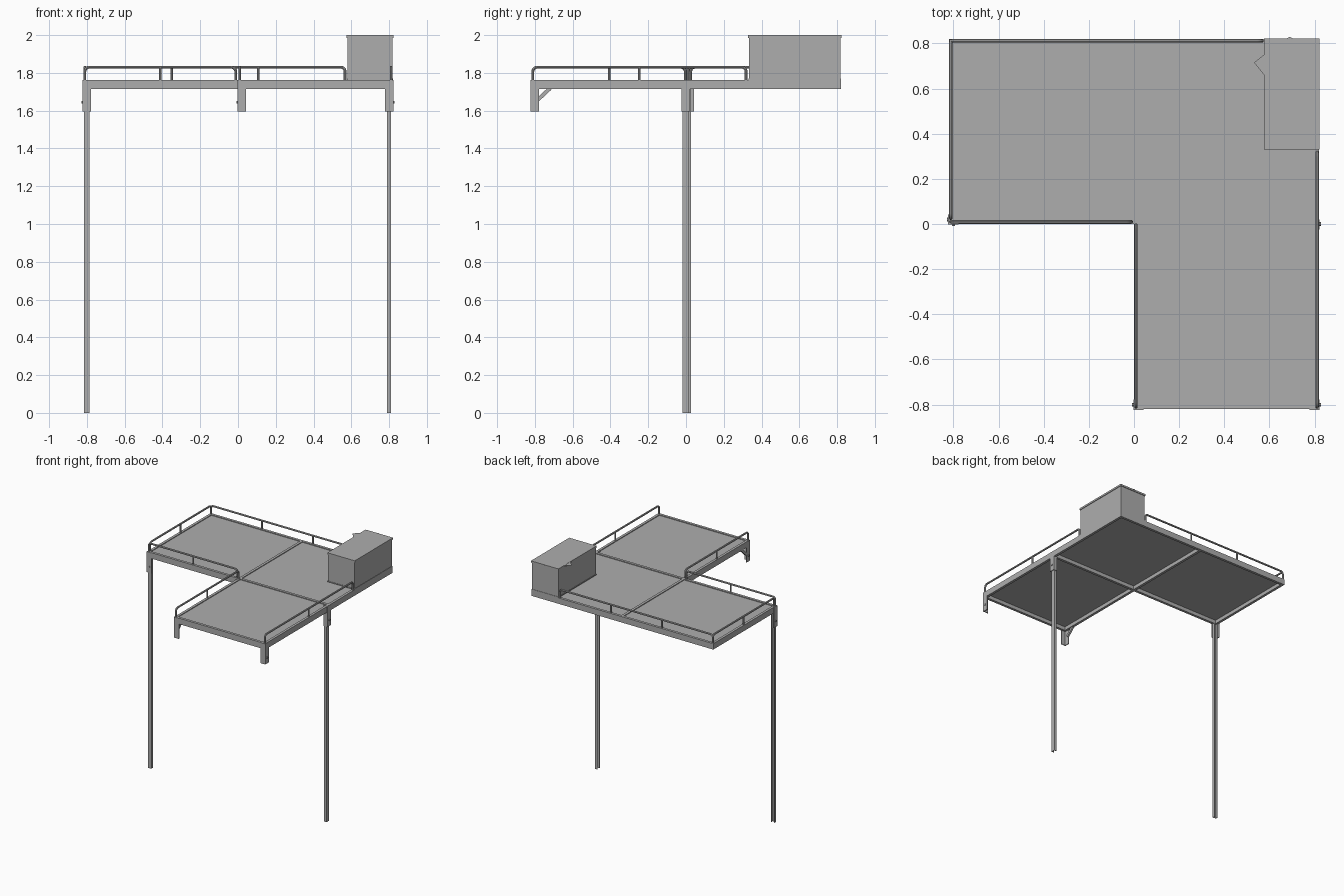
import bpy, math
from mathutils import Vector

if "Cube" in bpy.data.objects:
    bpy.data.objects.remove(bpy.data.objects["Cube"])

steel = bpy.data.materials.new("grey_steel")
steel.diffuse_color = (0.42, 0.42, 0.42, 1)
steel.use_nodes = True
steel.node_tree.nodes["Principled BSDF"].inputs["Base Color"].default_value = steel.diffuse_color

BOTTOM, TOP = 1.715, 1.763      # frame beam heights
E = 0.82                        # half width of the platform
W = 0.021                       # beam width


def prism(name, outline, z0, z1):
    """Extrude an xy outline from z0 to z1."""
    n = len(outline)
    verts = [(x, y, z) for z in (z0, z1) for x, y in outline]
    faces = [list(range(n))[::-1], list(range(n, 2 * n))]
    faces += [[i, (i + 1) % n, (i + 1) % n + n, i + n] for i in range(n)]
    area = sum(outline[i][0] * outline[(i + 1) % n][1]
               - outline[(i + 1) % n][0] * outline[i][1] for i in range(n))
    if area < 0:
        faces = [f[::-1] for f in faces]
    mesh = bpy.data.meshes.new(name)
    mesh.from_pydata(verts, [], faces)
    mesh.materials.append(steel)
    ob = bpy.data.objects.new(name, mesh)
    bpy.context.collection.objects.link(ob)
    return ob


def box(name, x0, x1, y0, y1, z0, z1):
    return prism(name, [(x0, y0), (x1, y0), (x1, y1), (x0, y1)], z0, z1)


def angle(name, x, y, sx, sy, size, t, z0, z1):
    """L section with its outer corner at x, y; legs run along sx and sy."""
    pts = [(0, 0), (size, 0), (size, t), (t, t), (t, size), (0, size)]
    return prism(name, [(x + sx * a, y + sy * b) for a, b in pts], z0, z1)


def channel(name, origin, along, inward, width, depth, t, z0, z1):
    """C section: web along one direction, flanges pointing inward."""
    pts = [(0, 0), (width, 0), (width, depth), (width - t, depth),
           (width - t, t), (t, t), (t, depth), (0, depth)]
    o, u, v = Vector(origin), Vector(along), Vector(inward)
    return prism(name, [tuple(o + u * a + v * b) for a, b in pts], z0, z1)


def bolt(name, x, y, z, axis):
    rot = (0, math.pi / 2, 0) if axis == "x" else (math.pi / 2, 0, 0)
    bpy.ops.mesh.primitive_cylinder_add(vertices=6, radius=0.008, depth=0.012,
                                        location=(x, y, z), rotation=rot)
    bpy.context.object.name = name
    bpy.context.object.data.materials.append(steel)


def tube(name, pts, r=0.0075):
    curve = bpy.data.curves.new(name, "CURVE")
    curve.dimensions = "3D"
    curve.bevel_depth, curve.bevel_resolution = r, 2
    curve.use_fill_caps = True
    spline = curve.splines.new("POLY")
    spline.points.add(len(pts) - 1)
    for p, co in zip(spline.points, pts):
        p.co = (*co, 1)
    curve.materials.append(steel)
    ob = bpy.data.objects.new(name, curve)
    bpy.context.collection.objects.link(ob)
    bpy.ops.object.select_all(action="DESELECT")
    ob.select_set(True)
    bpy.context.view_layer.objects.active = ob
    bpy.ops.object.convert(target="MESH")
    bpy.ops.object.shade_smooth_by_angle()


def railing(name, a, b, middles):
    """Handrail with rounded ends from a to b and upright stanchions between."""
    a, b, r, h = Vector((*a, TOP)), Vector((*b, TOP)), 0.022, 0.067
    d, up = (b - a).normalized(), Vector((0, 0, 1))
    arc = [(r * (1 - math.cos(k * math.pi / 8)), h - r + r * math.sin(k * math.pi / 8))
           for k in range(5)]
    pts = [a] + [a + d * s + up * z for s, z in arc]
    pts += [b - d * s + up * z for s, z in reversed(arc)] + [b]
    tube(name, pts)
    for f in middles:
        p = a.lerp(b, f)
        tube(name + "_stanchion", [p, p + up * h], 0.0065)


# Perimeter and inner beams of the L-shaped frame
box("back_beam", -E, E, E - W, E, BOTTOM, TOP)
box("cross_beam", -E, E, 0, W, BOTTOM, TOP)
box("left_beam", -E, -E + W, W, E - W, BOTTOM, TOP)
box("front_beam", 0, E, -E, -E + W, BOTTOM, TOP)
for name, x in (("middle_beam", 0), ("right_beam", E - W)):
    box(name, x, x + W, -E + W, 0, BOTTOM, TOP)
    box(name, x, x + W, W, E - W, BOTTOM, TOP)

# Deck panels set between the beams
for name, x0, x1, y0, y1 in (("left_deck", -E, 0, 0, E),
                             ("back_deck", 0, E - W, 0, E),
                             ("front_deck", 0, E - W, -E, 0)):
    box(name, x0 + W, x1, y0 + W, y1 - (W if y1 > 0 else 0), TOP - 0.018, TOP - 0.006)

# Short corner brackets hanging below the frame
LOW = 1.595
angle("left_bracket", -E - 0.003, -0.002, 1, 1, 0.045, 0.007, LOW, TOP - 0.001)
angle("middle_bracket", -0.002, -E - 0.003, 1, 1, 0.045, 0.007, LOW, TOP - 0.001)
angle("right_bracket", E + 0.002, -E - 0.003, -1, 1, 0.045, 0.007, LOW, TOP - 0.001)
channel("post_bracket", (E + 0.002, -0.025), (0, 1), (-1, 0), 0.046, 0.034, 0.007,
        LOW, TOP - 0.001)

# Bracket bolts
for x, y, axis in ((-E - 0.003, 0.02, "x"), (-0.002, -E + 0.02, "x"),
                   (E + 0.002, -E + 0.02, "x"), (E + 0.002, 0, "x"),
                   (-E + 0.02, -0.002, "y")):
    bolt("bracket_bolt", x, y, 1.645, axis)

# Diagonal brace behind the middle bracket
brace = box("diagonal_brace", 0.001, 0.016, -0.045, 0.045, -0.01, 0.01)
brace.rotation_euler = (math.radians(43), 0, 0)
brace.location = (0, -0.752, 1.688)

# Two tall channel posts
channel("left_post", (-0.816, 0.005), (1, 0), (0, 1), 0.031, 0.022, 0.005, 0, BOTTOM)
channel("right_post", (0.811, -0.018), (0, 1), (-1, 0), 0.033, 0.022, 0.005, 0, BOTTOM)

# Handrails
R = E - 0.009
railing("back_railing", (-R, R), (0.567, R), (1 / 3, 2 / 3))
railing("left_railing", (-R, 0.025), (-R, R), (0.5,))
railing("inner_railing", (-R, 0.01), (-0.012, 0.01), (0.5,))
railing("middle_railing", (0.009, -R), (0.009, -0.004), (0.5,))
railing("right_railing", (R, -R), (R, 0.318), (0.5,))

# Storage box with base strip, lid and thin lid tabs
box("storage_box", 0.579, 0.817, 0.333, 0.817, TOP, 1.985)
box("box_base", 0.576, 0.82, 0.33, 0.82, TOP, 1.77)
box("box_lid", 0.575, 0.822, 0.329, 0.822, 1.985, 2.0)
prism("side_lid_tab", [(0.576, 0.66), (0.576, 0.75), (0.532, 0.715)], 1.997, 1.999)
prism("back_lid_tab", [(0.675, 0.821), (0.705, 0.821), (0.69, 0.829)], 1.997, 1.999)
